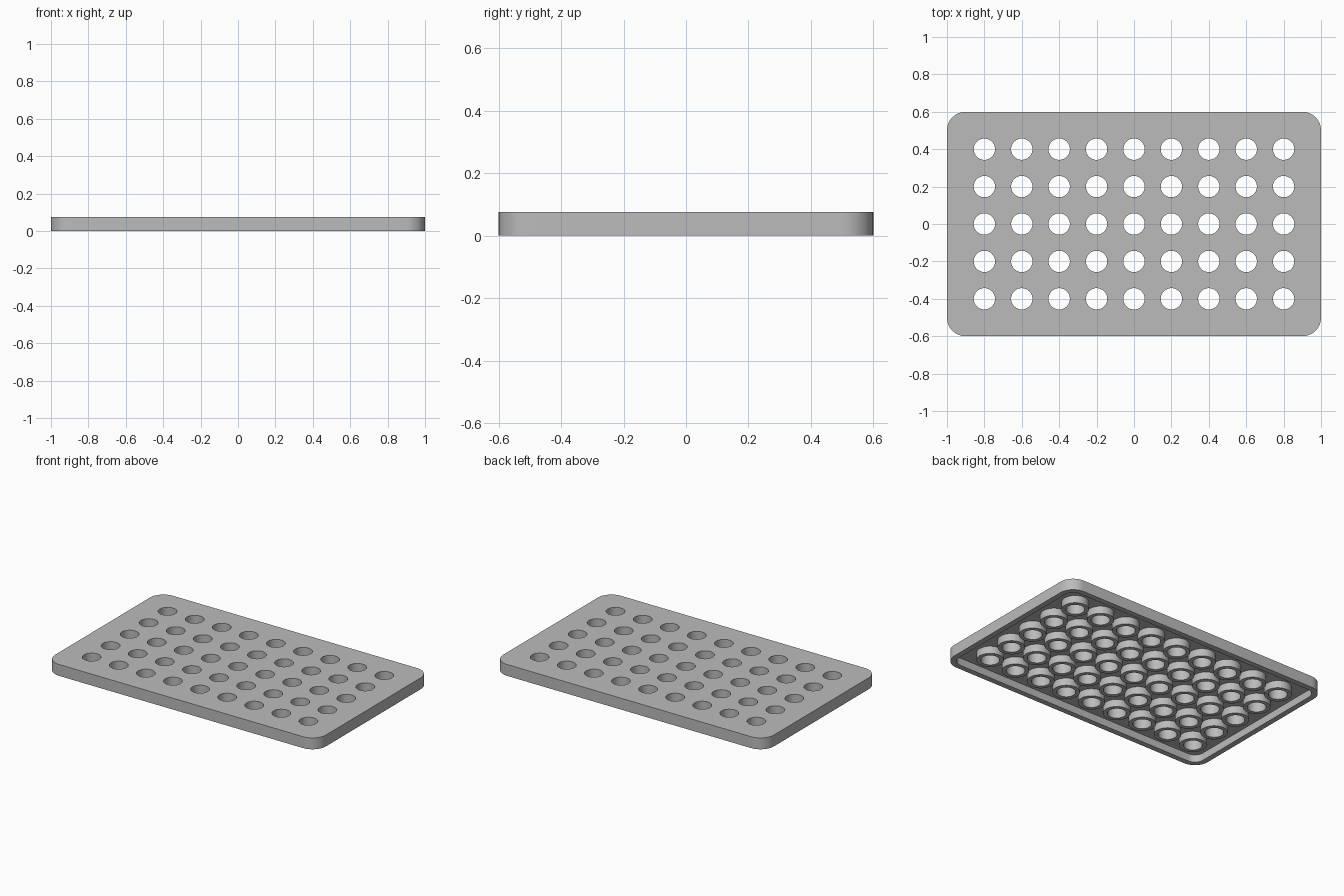
import bpy
import bmesh
import math

if "Cube" in bpy.data.objects:
    bpy.data.objects.remove(bpy.data.objects["Cube"], do_unlink=True)

HALF_X, HALF_Y, HEIGHT = 1.0, 0.6, 0.076
CORNER, RIM = 0.1, 0.037
CAVITY_TOP = 0.05
PITCH, HOLE_R, TUBE_R = 0.2, 0.057, 0.083

grey = bpy.data.materials.new("plain grey")
grey.use_nodes = True
grey.diffuse_color = (0.5, 0.5, 0.5, 1)
grey.node_tree.nodes["Principled BSDF"].inputs["Base Color"].default_value = (0.5, 0.5, 0.5, 1)


def prism(name, outlines, z0, z1):
    """Extrude closed outlines (lists of x, y) between two heights."""
    bm = bmesh.new()
    for outline in outlines:
        low = [bm.verts.new((x, y, z0)) for x, y in outline]
        high = [bm.verts.new((x, y, z1)) for x, y in outline]
        bm.faces.new(low[::-1])
        bm.faces.new(high)
        for i in range(len(low)):
            j = (i + 1) % len(low)
            bm.faces.new((low[i], low[j], high[j], high[i]))
    mesh = bpy.data.meshes.new(name)
    bm.to_mesh(mesh)
    bm.free()
    mesh.materials.append(grey)
    obj = bpy.data.objects.new(name, mesh)
    bpy.context.collection.objects.link(obj)
    return obj


def rounded_rect(hx, hy, r, steps=12):
    points = []
    for k, (sx, sy) in enumerate([(1, 1), (-1, 1), (-1, -1), (1, -1)]):
        for i in range(steps + 1):
            a = (k + i / steps) * math.pi / 2
            points.append((sx * (hx - r) + r * math.cos(a), sy * (hy - r) + r * math.sin(a)))
    return points


def circle_grid(r, sides=48):
    angles = [2 * math.pi * i / sides for i in range(sides)]
    return [[(c * PITCH + r * math.cos(a), row * PITCH + r * math.sin(a)) for a in angles]
            for c in range(-4, 5) for row in range(-2, 3)]


def cut(target, cutter):
    mod = target.modifiers.new("cut", "BOOLEAN")
    mod.operation = "DIFFERENCE"
    mod.solver = "EXACT"
    mod.object = cutter
    bpy.ops.object.select_all(action="DESELECT")
    bpy.context.view_layer.objects.active = target
    target.select_set(True)
    bpy.ops.object.modifier_apply(modifier=mod.name)
    bpy.data.objects.remove(cutter, do_unlink=True)


# Solid tray slab
tray = prism("perforated_tray", [rounded_rect(HALF_X, HALF_Y, CORNER)], 0, HEIGHT)

# Underside cavity, leaving the rim and a tube around each hole
cavity = prism("cavity_cutter",
               [rounded_rect(HALF_X - RIM, HALF_Y - RIM, CORNER - RIM)], -0.05, CAVITY_TOP)
cut(cavity, prism("tube_posts", circle_grid(TUBE_R), -0.1, 0.1))
cut(tray, cavity)

# Holes right through the plate and tubes
cut(tray, prism("hole_cutter", circle_grid(HOLE_R), -0.1, 0.2))

# Smooth round walls with crisp edges
bpy.ops.object.select_all(action="DESELECT")
bpy.context.view_layer.objects.active = tray
tray.select_set(True)
bpy.ops.object.shade_smooth_by_angle(angle=math.radians(30))
